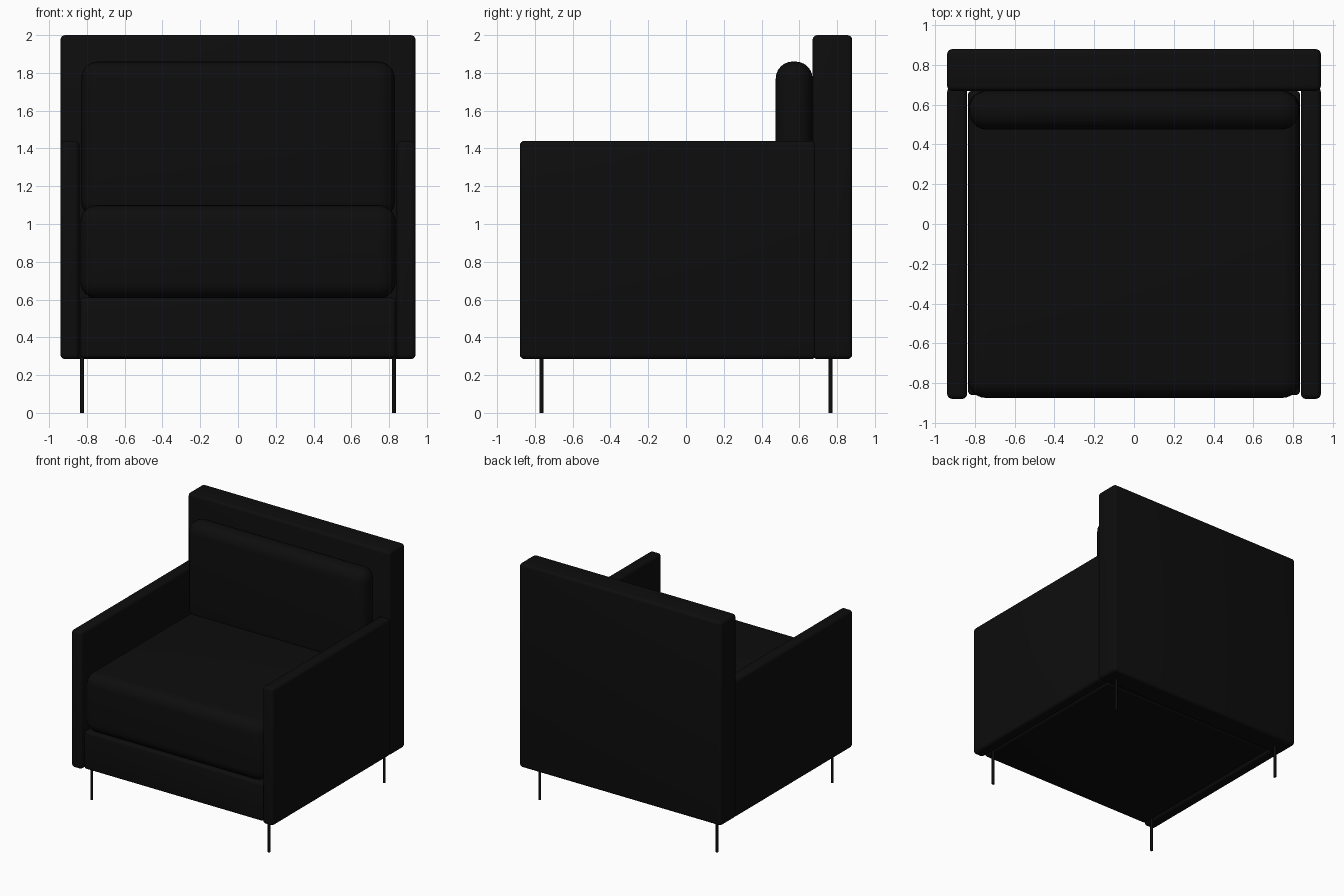
import bpy
import bmesh
import math

cube = bpy.data.objects.get("Cube")
if cube:
    bpy.data.objects.remove(cube, do_unlink=True)


def material(name, rgb, roughness):
    mat = bpy.data.materials.new(name)
    mat.use_nodes = True
    mat.diffuse_color = (*rgb, 1)
    bsdf = mat.node_tree.nodes["Principled BSDF"]
    bsdf.inputs["Base Color"].default_value = (*rgb, 1)
    bsdf.inputs["Roughness"].default_value = roughness
    return mat


black_leather = material("black leather", (0.004, 0.004, 0.004), 0.5)


def finish(name, bm):
    """Turn a bmesh into a smooth-shaded object."""
    mesh = bpy.data.meshes.new(name)
    bm.to_mesh(mesh)
    bm.free()
    mesh.materials.append(black_leather)
    obj = bpy.data.objects.new(name, mesh)
    bpy.context.collection.objects.link(obj)
    bpy.ops.object.select_all(action="DESELECT")
    obj.select_set(True)
    bpy.context.view_layer.objects.active = obj
    bpy.ops.object.shade_smooth_by_angle(angle=math.radians(35))
    return obj


def rounded_box(name, x, y, z, radius, segments):
    """Box between the (low, high) limits on each axis, with rounded edges."""
    bm = bmesh.new()
    bmesh.ops.create_cube(bm, size=1)
    for v in bm.verts:
        for i, (low, high) in enumerate((x, y, z)):
            v.co[i] = low if v.co[i] < 0 else high
    bmesh.ops.bevel(bm, geom=bm.edges[:], offset=radius, segments=segments,
                    profile=0.5, affect="EDGES", clamp_overlap=True)
    return finish(name, bm)


def leg(name, x, y):
    """Thin round metal leg."""
    bm = bmesh.new()
    bmesh.ops.create_cone(bm, cap_ends=True, segments=16,
                          radius1=0.011, radius2=0.011, depth=0.30)
    bmesh.ops.translate(bm, verts=bm.verts[:], vec=(x, y, 0.15))
    return finish(name, bm)


# Frame: back panel and seat base
rounded_box("back_panel", (-0.94, 0.94), (0.67, 0.88), (0.285, 2.0), 0.025, 4)
rounded_box("seat_base", (-0.835, 0.835), (-0.86, 0.67), (0.29, 0.61), 0.02, 4)

# Cushions
rounded_box("seat_cushion", (-0.835, 0.835), (-0.875, 0.67), (0.605, 1.10), 0.09, 6)
rounded_box("back_cushion", (-0.83, 0.83), (0.475, 0.67), (1.03, 1.86), 0.09, 6)

# Arms and legs, mirrored left (+x) and right (-x)
for side, s in (("left", 1), ("right", -1)):
    rounded_box(f"{side}_arm", tuple(sorted((s * 0.84, s * 0.94))),
                (-0.88, 0.69), (0.285, 1.44), 0.025, 4)
    for end, y in (("front", -0.765), ("back", 0.765)):
        leg(f"{end}_{side}_leg", s * 0.825, y)
